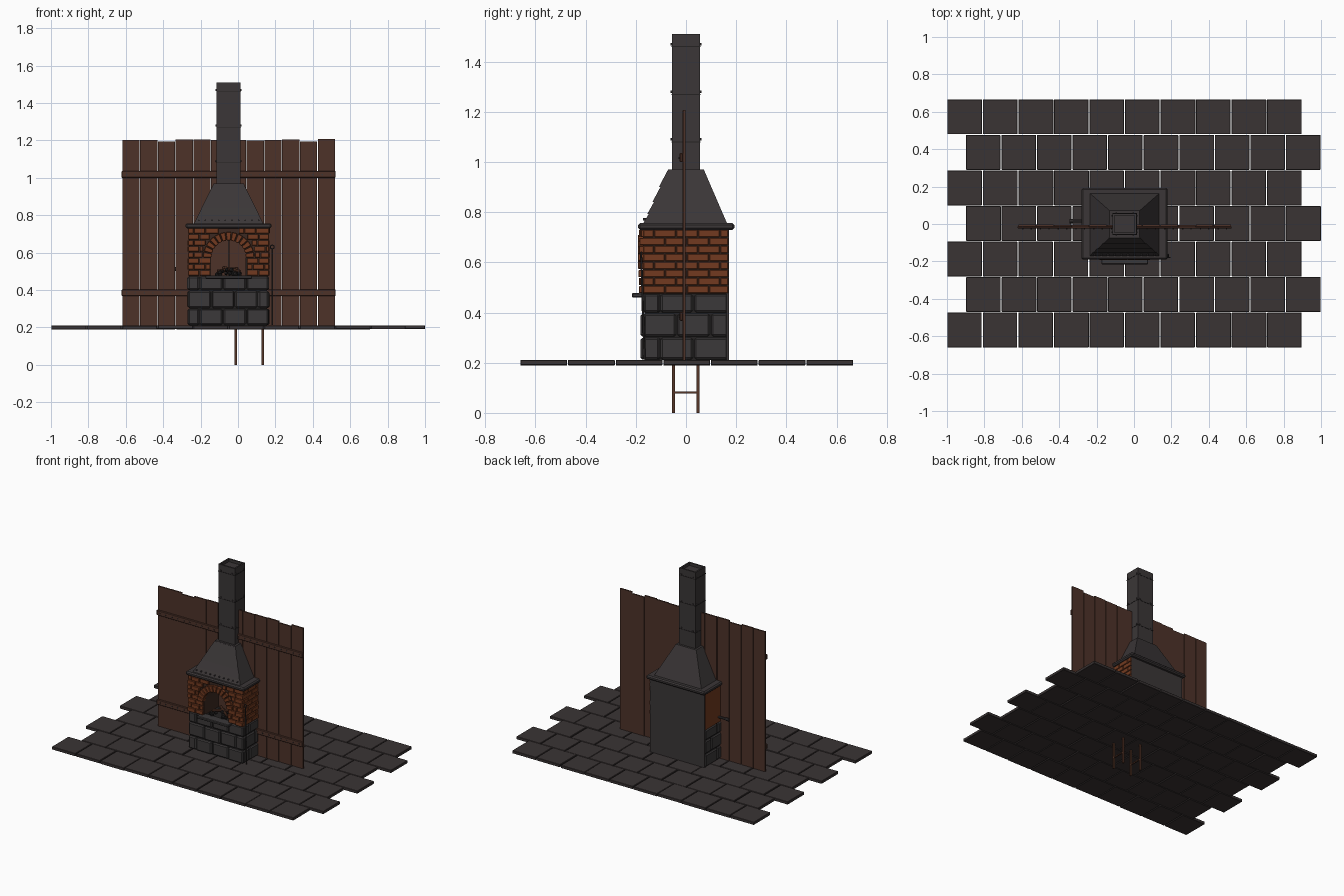
import bpy, bmesh, math, random
from mathutils import Matrix, Vector

if "Cube" in bpy.data.objects:
    bpy.data.objects.remove(bpy.data.objects["Cube"])

random.seed(4)


def mat(name, r, g, b):
    m = bpy.data.materials.new(name)
    m.diffuse_color = (r, g, b, 1)
    m.use_nodes = True
    m.node_tree.nodes["Principled BSDF"].inputs["Base Color"].default_value = m.diffuse_color
    return m


PAVING = mat("paving grey", 0.042, 0.034, 0.034)
STONE = mat("stone grey", 0.044, 0.040, 0.041)
IRON = mat("iron grey", 0.043, 0.037, 0.038)
BRICK = mat("brick red", 0.17, 0.042, 0.014)
MORTAR = mat("dark mortar", 0.045, 0.022, 0.015)
WOOD = mat("fence brown", 0.075, 0.032, 0.022)
SOOT = mat("soot black", 0.018, 0.016, 0.016)
RUST = mat("rust brown", 0.09, 0.035, 0.02)

CX = -0.05  # centre line of the oven


def finish(name, bm, material, bevel=0):
    bmesh.ops.recalc_face_normals(bm, faces=bm.faces)
    me = bpy.data.meshes.new(name)
    bm.to_mesh(me)
    bm.free()
    me.materials.append(material)
    ob = bpy.data.objects.new(name, me)
    bpy.context.collection.objects.link(ob)
    if bevel:
        mod = ob.modifiers.new("soft_edges", "BEVEL")
        mod.width, mod.segments = bevel, 1
    return ob


def boxes(name, items, material, bevel=0):
    """One object from boxes given as (x0, x1, y0, y1, z0, z1)."""
    bm = bmesh.new()
    for x0, x1, y0, y1, z0, z1 in items:
        mtx = Matrix.Translation(((x0 + x1) / 2, (y0 + y1) / 2, (z0 + z1) / 2))
        mtx = mtx @ Matrix.Diagonal((x1 - x0, y1 - y0, z1 - z0, 1))
        bmesh.ops.create_cube(bm, size=1, matrix=mtx)
    return finish(name, bm, material, bevel)


def rods(name, items, material, sides=8):
    """One object from rods given as (start, end, radius)."""
    bm = bmesh.new()
    for a, b, r in items:
        a, b = Vector(a), Vector(b)
        rot = (b - a).to_track_quat('Z', 'Y').to_matrix().to_4x4()
        bmesh.ops.create_cone(bm, cap_ends=True, segments=sides, radius1=r, radius2=r,
                              depth=(b - a).length, matrix=Matrix.Translation((a + b) / 2) @ rot)
    return finish(name, bm, material)


def prism(name, pts, y0, y1, material):
    """Extrude an x-z outline along y."""
    bm = bmesh.new()
    f = bm.faces.new([bm.verts.new((x, y0, z)) for x, z in pts])
    new = bmesh.ops.extrude_face_region(bm, geom=[f])["geom"]
    bmesh.ops.translate(bm, vec=(0, y1 - y0, 0),
                        verts=[v for v in new if isinstance(v, bmesh.types.BMVert)])
    return finish(name, bm, material)


def jit(a):
    return random.uniform(-a, a)


def split(a, b, size, shift):
    """Cut the run a..b into pieces of about one size, with a staggered start."""
    cuts, p = [a], a + size * (0.5 if shift else 1)
    while p < b - size * 0.25:
        cuts.append(p)
        p += size
    cuts.append(b)
    return list(zip(cuts[:-1], cuts[1:]))


# Paving slabs in staggered rows
tiles = []
for r in range(7):
    start = -1.0 if r % 2 == 0 else -0.9
    for c in range(10):
        x, y, dz = start + c * 0.19, -0.662 + r * 0.19, jit(0.0015)
        tiles.append((x + 0.002, x + 0.187 + jit(0.002), y + 0.002, y + 0.188, 0.19 + dz, 0.21 + dz))
boxes("paving_slabs", tiles, PAVING, 0.002)

# Fence boards, rails and nail heads
boards, nails = [], []
for i in range(12):
    x, dy = -0.62 + i * 0.095, jit(0.002)
    boards.append((x + 0.0015, x + 0.0935, -0.014 + dy, -0.004 + dy, 0.21, 1.2 + jit(0.007)))
    for z in (0.385, 1.017):
        for dx in (0.025, 0.07):
            nails.append(((x + dx, -0.024, z), (x + dx, -0.029, z), 0.004))
boxes("fence_boards", boards, WOOD)
boxes("fence_rails", [(-0.622, 0.522, -0.025, -0.012, z, z + 0.036) for z in (0.367, 1.0)], WOOD, 0.003)
rods("fence_nails", nails, IRON, 6)

# Stone base: solid core with blocks on three sides
boxes("base_core", [(-0.26, 0.155, -0.165, 0.165, 0.21, 0.473)], SOOT)
stones, g = [], 0.003
for r, (z0, z1) in enumerate(((0.21, 0.302), (0.302, 0.398), (0.398, 0.475))):
    for a, b in split(-0.268, 0.165, 0.125, r % 2 == 0):
        stones.append((a + g, b - g, -0.178 + jit(0.004), -0.10, z0 + g, z1 - g))
    for a, b in split(-0.172, 0.17, 0.135, r % 2 == 0):
        for x0, x1 in ((-0.27, -0.2), (0.1, 0.166)):
            stones.append((x0 + jit(0.002), x1 + jit(0.002), a + g, b - g, z0 + g, z1 - g))
boxes("base_stones", stones, STONE, 0.007)

# Oven body with an arched firebox
RI, RO, ZS = 0.095, 0.137, 0.573
arc = [(CX - RI * math.cos(math.pi * i / 16), ZS + RI * math.sin(math.pi * i / 16)) for i in range(17)]
outline = [(-0.262, 0.473), (CX - RI, 0.473)] + arc + [(CX + RI, 0.473), (0.162, 0.473), (0.162, 0.735), (-0.262, 0.735)]
prism("oven_body", outline, -0.172, 0.165, MORTAR)
boxes("back_plate", [(-0.265, 0.163, 0.162, 0.171, 0.21, 0.735)], IRON)

# Brick courses on the front and sides
bricks, rows, g = [], 8, 0.002
h = 0.257 / rows
for r in range(rows):
    z0, z1 = 0.475 + r * h + g, 0.475 + (r + 1) * h - g
    dz = max(0, z0 - ZS)
    gap = 0.097 if z1 < ZS else math.sqrt(max(0, (RO + 0.002) ** 2 - dz * dz))
    runs = [(-0.268, CX - gap), (CX + gap, 0.168)] if gap > 0.01 else [(-0.268, 0.168)]
    for s, e in runs:
        for a, b in split(s, e, 0.062, r % 2):
            bricks.append((a + g, b - g, -0.184 + jit(0.005), -0.165, z0, z1))
    for a, b in split(-0.172, 0.17, 0.088, r % 2):
        bricks.append((0.155, 0.168 + jit(0.002), a + g, b - g, z0, z1))
    for a, b in split(-0.172, -0.012, 0.088, r % 2):
        bricks.append((-0.268 + jit(0.002), -0.255, a + g, b - g, z0, z1))
boxes("wall_bricks", bricks, BRICK, 0.002)
boxes("left_wall_panel", [(-0.267, -0.26, -0.005, 0.165, 0.475, 0.735)], BRICK)

# Arch bricks around the opening
bm = bmesh.new()
N = 13
for i in range(N):
    a0, a1 = math.pi * (i + 0.07) / N, math.pi * (i + 0.93) / N
    ring = [(RI - 0.003, a0), (RO, a0), (RO, a1), (RI - 0.003, a1)]
    f, b = ([bm.verts.new((CX + rr * math.cos(a), y, ZS + rr * math.sin(a))) for rr, a in ring]
            for y in (-0.192, -0.16))
    bm.faces.new(f)
    bm.faces.new(b)
    for k in range(4):
        bm.faces.new((f[k], f[k - 1], b[k - 1], b[k]))
finish("arch_bricks", bm, BRICK, 0.002)

# Hearth ledge and coals
boxes("hearth_ledge", [(-0.175, 0.075, -0.216, -0.15, 0.46, 0.478)], STONE, 0.004)
bm = bmesh.new()
for i in range(22):
    rad = random.uniform(0.009, 0.016)
    x, y = CX + jit(0.065), -0.11 + jit(0.055)
    z = 0.482 + random.uniform(0, 0.035) * (1 - abs(x - CX) / 0.07)
    bmesh.ops.create_icosphere(bm, subdivisions=1, radius=rad, matrix=Matrix.Translation((x, y, z)))
finish("coals", bm, SOOT)
rods("fire_logs", [((CX - 0.06, -0.13, 0.5), (CX + 0.05, -0.09, 0.515), 0.009),
                   ((CX + 0.06, -0.14, 0.5), (CX - 0.03, -0.08, 0.52), 0.009)], RUST)


def taper(z):
    """Hood half sizes in x and y at a height."""
    t = (z - 0.75) / 0.22
    return 0.188 + t * (0.08 - 0.188), 0.166 + t * (0.071 - 0.166)


def loft(bm, rings):
    """Join closed four-corner rings, capped at both ends."""
    vs = [[bm.verts.new(p) for p in ring] for ring in rings]
    bm.faces.new(vs[0])
    bm.faces.new(vs[-1])
    for lo, hi in zip(vs, vs[1:]):
        for k in range(4):
            bm.faces.new((lo[k - 1], lo[k], hi[k], hi[k - 1]))


# Mantel slab and tapered hood with lapped front plates
boxes("mantel_slab", [(-0.28, 0.18, -0.191, 0.193, 0.73, 0.757)], IRON, 0.008)
bm = bmesh.new()
loft(bm, [[(CX + sx * taper(z)[0], sy * taper(z)[1], z) for sx, sy in ((-1, -1), (1, -1), (1, 1), (-1, 1))]
          for z in (0.75, 0.97)])
finish("hood", bm, IRON)
bm = bmesh.new()
levels = (0.757, 0.792, 0.84, 0.9, 0.965)
for z0, z1 in zip(levels, levels[1:]):
    rings = []
    for z, lift in ((z0, 0.007), (z1, 0.001)):
        w, d = taper(z)
        rings.append([(CX - w, -d - lift, z), (CX + w, -d - lift, z), (CX + w, -d + 0.01, z), (CX - w, -d + 0.01, z)])
    loft(bm, rings)
finish("hood_front_plates", bm, IRON)

# Chimney with an open top, seam bands and rivets
bm = bmesh.new()
loft(bm, [[(CX + sx * w, sy * d, z) for sx, sy in ((-1, -1), (1, -1), (1, 1), (-1, 1))]
          for w, d, z in ((0.064, 0.056, 0.95), (0.064, 0.056, 1.51), (0.054, 0.046, 1.51), (0.054, 0.046, 1.49))])
finish("chimney", bm, IRON)
bands = (1.09, 1.28, 1.47)
boxes("chimney_bands", [(CX - 0.0655, CX + 0.0655, -0.0575, 0.0575, z - 0.012, z - 0.008) for z in bands], SOOT)
rivets = []
for z in bands:
    for s in (-0.045, 0.045):
        rivets += [((CX - 0.069, s, z), (CX + 0.069, s, z), 0.005), ((CX + s, -0.061, z), (CX + s, 0.061, z), 0.005)]
for i in range(10):
    x = CX - 0.16 + i * 0.32 / 9
    rivets.append(((x, -0.15, 0.772), (x, -0.171, 0.772), 0.005))
rods("rivets", rivets, IRON, 6)

# Damper handle on the left side
rods("damper_handle", [((-0.34, 0.015, 0.512), (-0.26, 0.015, 0.512), 0.008),
                       ((-0.345, 0.015, 0.512), (-0.325, 0.015, 0.512), 0.011)], IRON)

# Poker leaning at the right front corner
rods("poker", [((0.183, -0.165, 0.212), (0.183, -0.178, 0.62), 0.004)], IRON)
bpy.ops.mesh.primitive_torus_add(major_segments=12, minor_segments=6, major_radius=0.01, minor_radius=0.003,
                                 location=(0.183, -0.178, 0.63), rotation=(math.pi / 2, 0, 0))
bpy.context.object.name = "poker_ring"
bpy.context.object.data.materials.append(IRON)

# Support frames under the paving
frames = []
for x in (-0.012, 0.132):
    for y in (-0.049, 0.047):
        frames.append((x - 0.006, x + 0.006, y - 0.006, y + 0.006, 0, 0.195))
    frames.append((x - 0.004, x + 0.004, -0.049, 0.047, 0.077, 0.085))
boxes("support_frames", frames, RUST)
